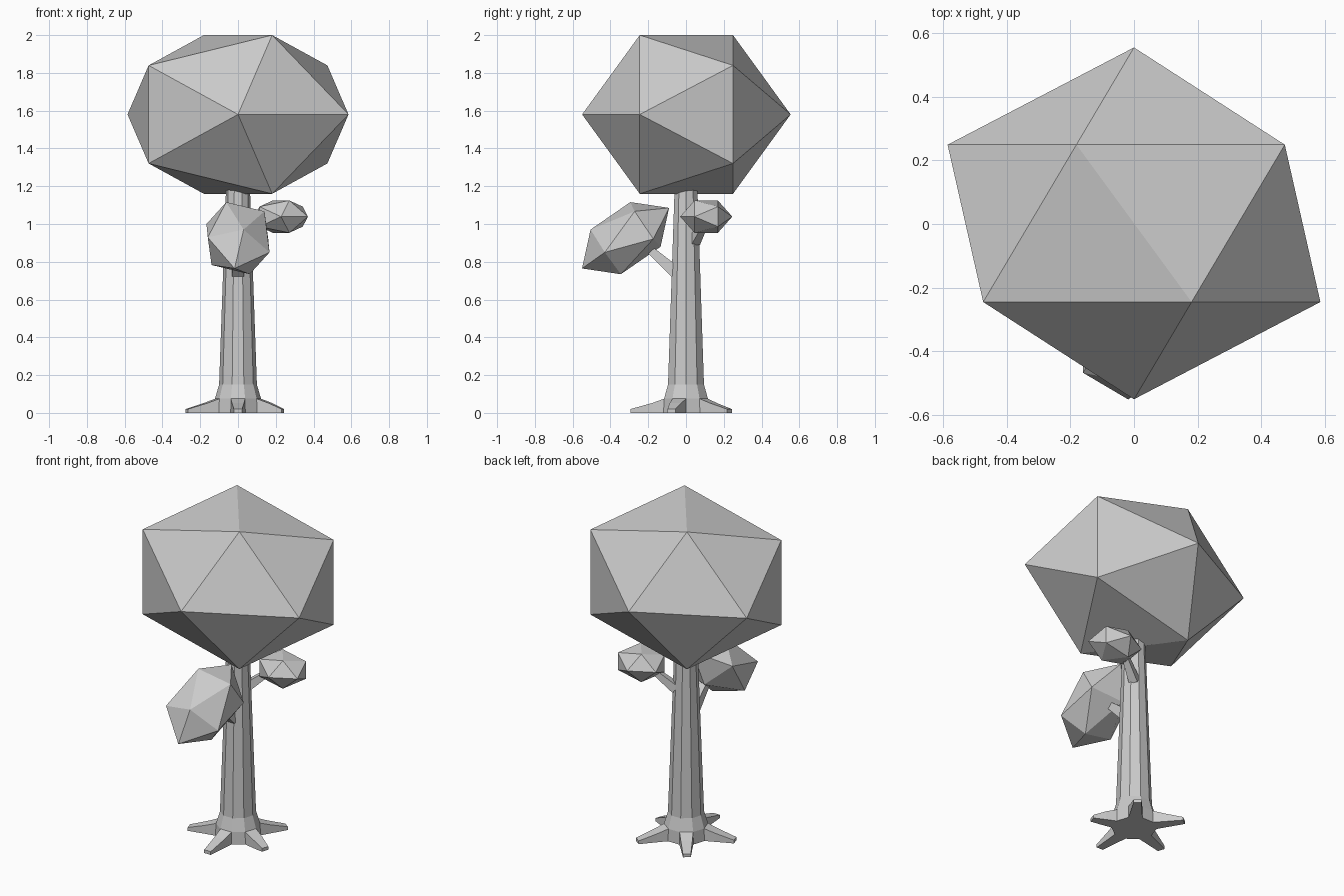
import bpy, bmesh, math
from mathutils import Vector

if "Cube" in bpy.data.objects:
    bpy.data.objects.remove(bpy.data.objects["Cube"])


def finish(name, bm):
    bmesh.ops.recalc_face_normals(bm, faces=bm.faces)
    me = bpy.data.meshes.new(name)
    bm.to_mesh(me)
    bm.free()
    ob = bpy.data.objects.new(name, me)
    bpy.context.collection.objects.link(ob)
    return ob


def foliage(name, centre, p, q, r):
    """Stretched 20-sided clump defined by one of its triangular faces."""
    p, q, r = Vector(p), Vector(q), Vector(r)
    k = (math.sqrt(5) - 1) / 2
    pts = [p, q, r, k * (p + q) - r, k * (q + r) - p, k * (r + p) - q]
    bm = bmesh.new()
    for v in pts + [-v for v in pts]:
        bm.verts.new(Vector(centre) + v)
    bmesh.ops.convex_hull(bm, input=bm.verts)
    return finish(name, bm)


def round_foliage(name, centre, rx, ry, rz):
    """Clump with its five-fold axis along y."""
    s, c = math.sin(math.radians(72)), math.cos(math.radians(72))
    yr = -ry / math.sqrt(5)
    return foliage(name, centre, (0, -ry, 0), (rx, yr, 0), (rx * c, yr, rz * s))


def branch(name, a, b, r1, r2):
    a, b = Vector(a), Vector(b)
    d = b - a
    bm = bmesh.new()
    bmesh.ops.create_cone(bm, cap_ends=True, segments=4, radius1=r1, radius2=r2,
                          depth=d.length)
    # square section with its flat sides level
    side = d.cross(Vector((0, 0, 1))).normalized()
    up = side.cross(d).normalized()
    z = d.normalized()
    for v in bm.verts:
        x = (v.co.x - v.co.y) / math.sqrt(2)
        y = (v.co.x + v.co.y) / math.sqrt(2)
        v.co = (a + b) / 2 + side * x + up * y + z * v.co.z
    return finish(name, bm)


# Trunk: ten-sided, flared at the foot, five roots drawn out of alternate sides
bm = bmesh.new()
N = 10
rings = []
for z, r in [(0, .125), (.075, .122), (.15, .1), (1.2, .063)]:
    rings.append([bm.verts.new((r * math.cos(math.tau * i / N),
                                r * math.sin(math.tau * i / N), z)) for i in range(N)])
root_faces = []
for k in range(3):
    for i in range(N):
        j = (i + 1) % N
        f = bm.faces.new((rings[k][i], rings[k][j], rings[k + 1][j], rings[k + 1][i]))
        if k == 0 and i % 2:
            root_faces.append((f, math.radians(18 + 36 * i)))
bm.faces.new(rings[0][::-1])
bm.faces.new(rings[-1])

for (face, ang), length in zip(root_faces, (.285, .285, .285, .295, .25)):
    out = Vector((math.cos(ang), math.sin(ang), 0))
    across = Vector((-out.y, out.x, 0))
    for dist, half, top in ((.18, .032, .052), (length, .022, .02)):
        new = bmesh.ops.extrude_discrete_faces(bm, faces=[face])["faces"][0]
        face = new
        for v in new.verts:
            s = 1 if v.co.dot(across) > 0 else -1
            v.co = out * dist + across * s * half + Vector((0, 0, top if v.co.z > .01 else 0))
bmesh.ops.remove_doubles(bm, verts=bm.verts, dist=1e-5)
finish("trunk", bm)

# Branches
branch("front_branch", (0, -.055, .745), (0, -.22, .89), .045, .025)
branch("back_branch", (.035, .045, .91), (.15, .1, 1.01), .036, .022)

# Foliage
round_foliage("crown", (0, .002, 1.58), .585, .552, .4416)
round_foliage("small_foliage", (.228, .107, 1.039), .142, .138, .09)
foliage("front_foliage", (0, -.32, .925),
        (.14, .048, .142), (.167, -.11, -.075), (.16, .147, -.004))
